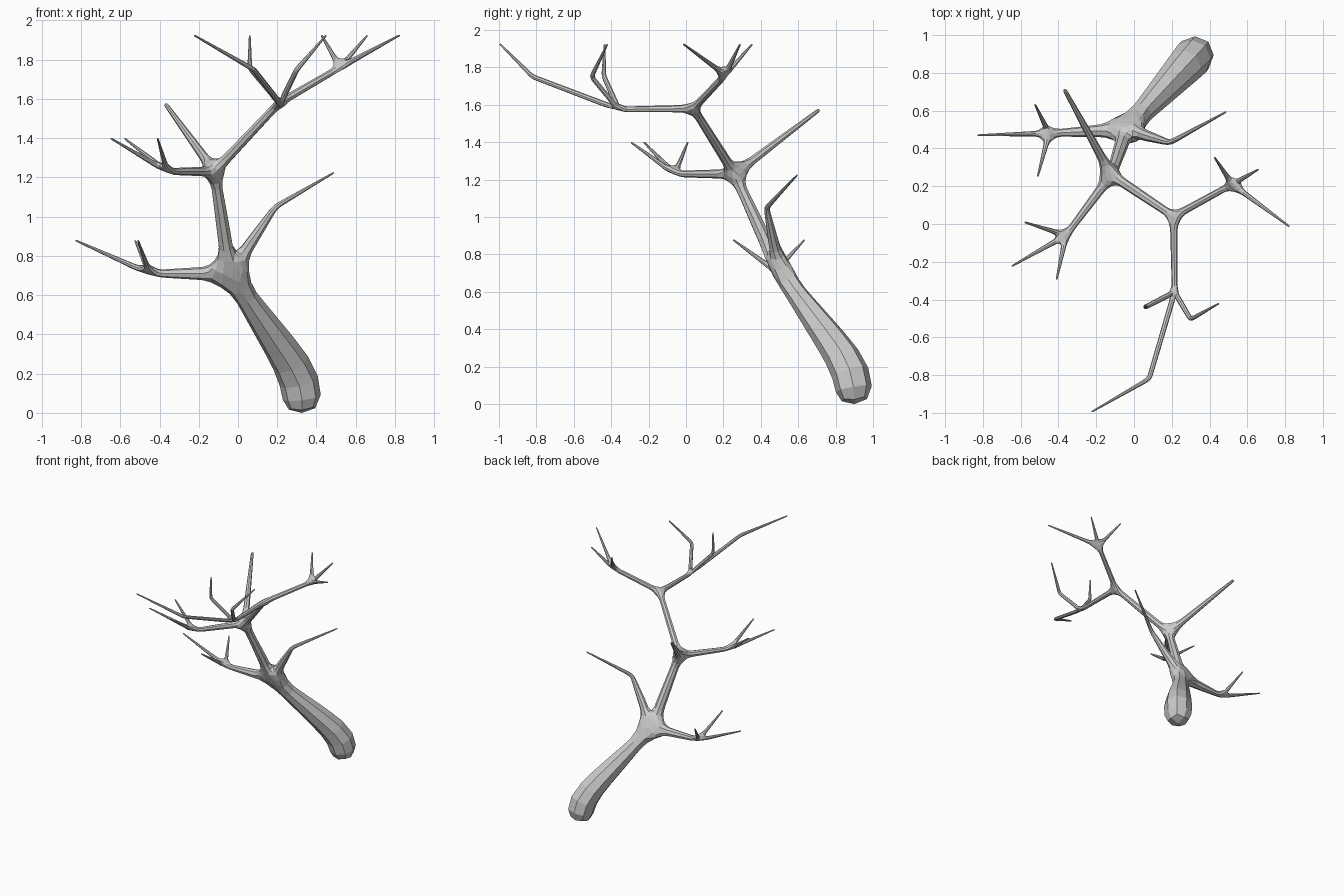
import bpy

if "Cube" in bpy.data.objects:
    bpy.data.objects.remove(bpy.data.objects["Cube"])

# Branch skeleton: name -> (parent, position, radius)
nodes = {
    "base": (None, (0.325, 0.90, 0.0), 0.11),
    "foot": ("base", (0.33, 0.90, 0.17), 0.115),
    "low": ("foot", (-0.04, 0.50, 0.71), 0.046),
    "mid": ("low", (-0.12, 0.26, 1.23), 0.029),
    "high": ("mid", (0.21, 0.04, 1.58), 0.022),
    # side limbs
    "left": ("low", (-0.45, 0.48, 0.71), 0.018),
    "elbow": ("low", (0.19, 0.43, 1.05), 0.016),
    "front": ("mid", (-0.36, -0.06, 1.23), 0.018),
    "right": ("high", (0.52, 0.21, 1.76), 0.018),
    "fork": ("high", (0.215, -0.36, 1.575), 0.016),
    "fork_a": ("fork", (0.08, -0.82, 1.75), 0.014),
    "fork_b": ("fork", (0.06, -0.44, 1.755), 0.014),
    "fork_c": ("fork", (0.30, -0.505, 1.75), 0.014),
}
# Twig tips grouped by the limb they grow from
tips = {
    "left": [(-0.83, 0.47, 0.88), (-0.525, 0.635, 0.88), (-0.51, 0.25, 0.88)],
    "elbow": [(0.49, 0.595, 1.225)],
    "mid": [(-0.37, 0.715, 1.575)],
    "front": [(-0.65, -0.225, 1.40), (-0.58, 0.01, 1.40), (-0.41, -0.295, 1.40)],
    "right": [(0.825, -0.015, 1.925), (0.66, 0.29, 1.925), (0.425, 0.355, 1.925)],
    "fork_a": [(-0.225, -0.995, 1.925)],
    "fork_b": [(0.06, -0.435, 1.925)],
    "fork_c": [(0.45, -0.42, 1.925)],
}
for limb, points in tips.items():
    for i, p in enumerate(points):
        nodes[f"{limb}_tip{i}"] = (limb, p, 0.011 if limb == "mid" else 0.005)

names = list(nodes)
mesh = bpy.data.meshes.new("tree")
mesh.from_pydata([nodes[n][1] for n in names],
                 [(names.index(nodes[n][0]), i) for i, n in enumerate(names) if nodes[n][0]], [])
tree = bpy.data.objects.new("bare_tree", mesh)
bpy.context.collection.objects.link(tree)
bpy.context.view_layer.objects.active = tree
tree.select_set(True)

# Skin the skeleton, then round it once to eight sides
skin = tree.modifiers.new("skin", 'SKIN')
skin.use_smooth_shade = False
for n, sv in zip(names, mesh.skin_vertices[0].data):
    sv.radius = (nodes[n][2], nodes[n][2])
    sv.use_root = n == "base"
sub = tree.modifiers.new("round", 'SUBSURF')
sub.levels = sub.render_levels = 1
bpy.ops.object.convert(target='MESH')

# Seat the rounded foot on the ground
verts = tree.data.vertices
low = min(v.co.z for v in verts)
for v in verts:
    if v.co.z < 0.3:
        v.co.z = 0.3 * (v.co.z - low) / (0.3 - low)
for f in tree.data.polygons:
    f.use_smooth = False
